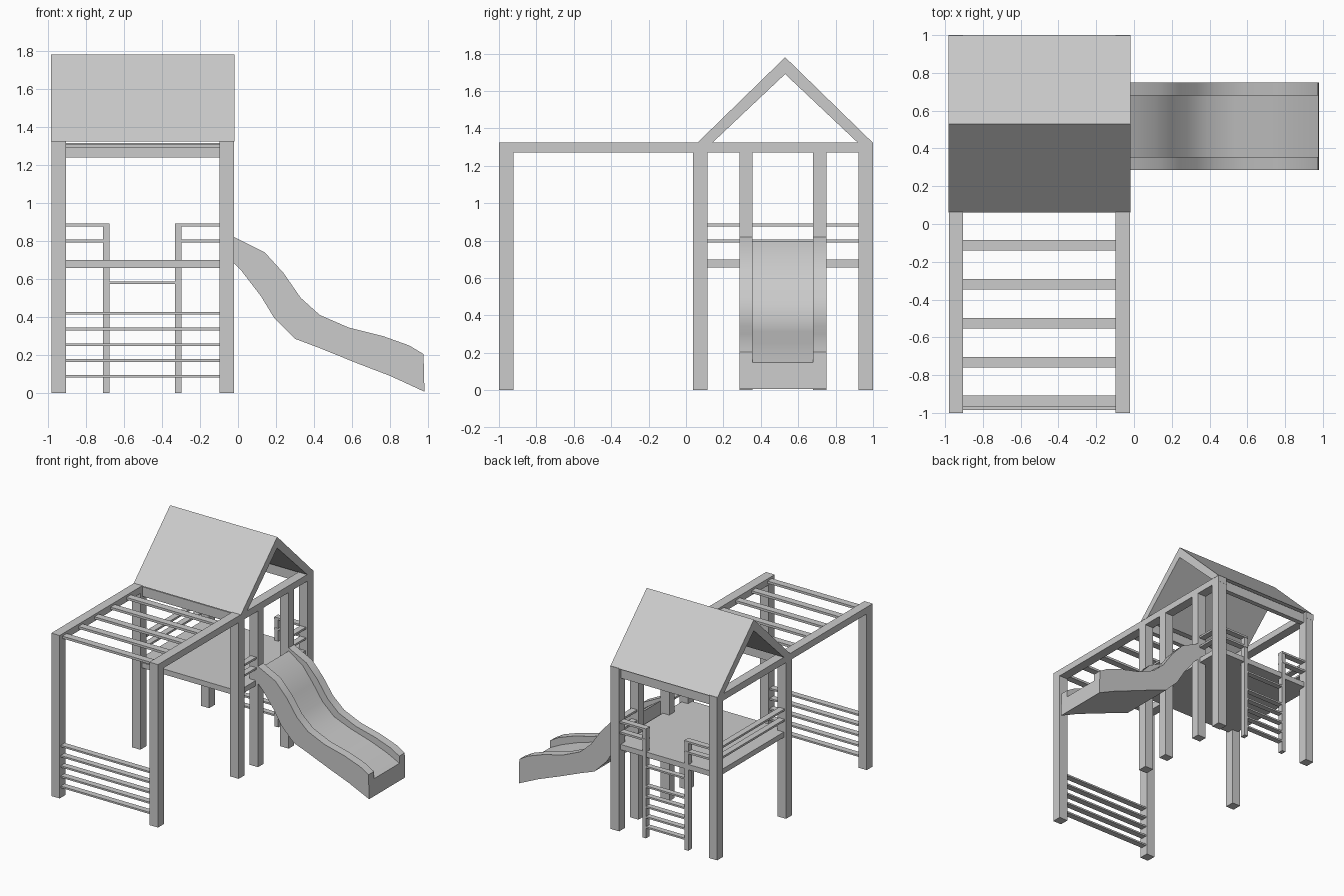
import bpy, bmesh, math

if "Cube" in bpy.data.objects:
    bpy.data.objects.remove(bpy.data.objects["Cube"])


def mesh_object(name, verts, faces):
    me = bpy.data.meshes.new(name)
    me.from_pydata(verts, [], faces)
    bm = bmesh.new()
    bm.from_mesh(me)
    bmesh.ops.recalc_face_normals(bm, faces=bm.faces)
    bm.to_mesh(me)
    bm.free()
    ob = bpy.data.objects.new(name, me)
    bpy.context.collection.objects.link(ob)
    return ob


def loft(name, sections):
    """Skin closed sections of equal point count and cap both ends."""
    n = len(sections[0])
    verts = [p for s in sections for p in s]
    faces = [(i * n + j, i * n + (j + 1) % n, (i + 1) * n + (j + 1) % n, (i + 1) * n + j)
             for i in range(len(sections) - 1) for j in range(n)]
    faces += [tuple(range(n)), tuple(range(len(verts) - n, len(verts)))]
    return mesh_object(name, verts, faces)


def box(name, x0, x1, y0, y1, z0, z1):
    return loft(name, [[(x, y0, z0), (x, y1, z0), (x, y1, z1), (x, y0, z1)] for x in (x0, x1)])


LEFT, RIGHT = (-0.98, -0.905), (-0.098, -0.02)

# Main posts and long top beams
for side, (x0, x1) in (("left", LEFT), ("right", RIGHT)):
    for part, y0 in (("front", -1.0), ("middle", 0.037), ("back", 0.922)):
        box(f"{side}_{part}_post", x0, x1, y0, y0 + 0.077, 0, 1.27)
    box(f"{side}_top_beam", x0, x1, -1, 1, 1.27, 1.325)

# Posts beside the slide
for y0 in (0.285, 0.68):
    box("slide_post", *RIGHT, y0, y0 + 0.07, 0, 1.27)

# Overhead bars and low front climbing bars
for i in range(5):
    y = -0.937 + i * 0.206
    box("overhead_bar", -0.905, -0.098, y - 0.028, y + 0.028, 1.288, 1.307)
    z = 0.088 + i * 0.083
    box("front_climbing_bar", -0.905, -0.098, -0.985, -0.935, z - 0.007, z + 0.007)

# Platform and eave beams
box("platform", -0.96, -0.04, 0.06, 0.98, 0.657, 0.70)
for y0 in (0.065, 0.935):
    box("eave_beam", -0.905, -0.098, y0, y0 + 0.04, 1.237, 1.315)

# Gable roof
roof = [(0.06, 1.322), (0.53, 1.78), (1.0, 1.322), (0.92, 1.322), (0.53, 1.69), (0.14, 1.322)]
loft("roof", [[(x, y, z) for y, z in roof] for x in (-0.982, -0.018)])

# Ladder at the back
for x0 in (-0.71, -0.33):
    box("ladder_post", x0, x0 + 0.034, 0.94, 0.985, 0, 0.88)
for z in (0.088, 0.171, 0.254, 0.337, 0.42, 0.58):
    box("ladder_rung", -0.676, -0.33, 0.94, 0.985, z - 0.007, z + 0.007)

# Safety rails
for z in (0.798, 0.883):
    box("back_rail", -0.905, -0.676, 0.937, 0.988, z - 0.008, z + 0.008)
    box("back_rail", -0.33, -0.098, 0.937, 0.988, z - 0.008, z + 0.008)
    box("left_rail", -0.967, -0.917, 0.114, 0.922, z - 0.008, z + 0.008)
    for y0, y1 in ((0.114, 0.285), (0.75, 0.922)):
        box("right_rail", -0.085, -0.035, y0, y1, z - 0.008, z + 0.008)

# Slide: U-shaped section lofted along upper and lower outlines
upper = [(-0.02, 0.82), (0.14, 0.74), (0.24, 0.63), (0.33, 0.50), (0.43, 0.41),
         (0.58, 0.345), (0.76, 0.30), (0.90, 0.25), (0.975, 0.205)]
lower = [(-0.02, 0.68), (0.02, 0.64), (0.12, 0.51), (0.19, 0.395), (0.30, 0.285),
         (0.42, 0.24), (0.63, 0.155), (0.80, 0.09), (0.98, 0.007)]
sections = []
for i, ((ux, uz), (lx, lz)) in enumerate(zip(upper, lower)):
    drop = min(0.025 + 0.02 * i, 0.058) / math.hypot(ux - lx, uz - lz)
    fx, fz = ux + (lx - ux) * drop, uz + (lz - uz) * drop
    sections.append([(lx, 0.285, lz), (lx, 0.75, lz), (ux, 0.75, uz), (ux, 0.68, uz),
                     (fx, 0.68, fz), (fx, 0.355, fz), (ux, 0.355, uz), (ux, 0.285, uz)])
slide = loft("slide", sections)
bpy.context.view_layer.objects.active = slide
slide.select_set(True)
bpy.ops.object.shade_smooth_by_angle(angle=math.radians(40))
